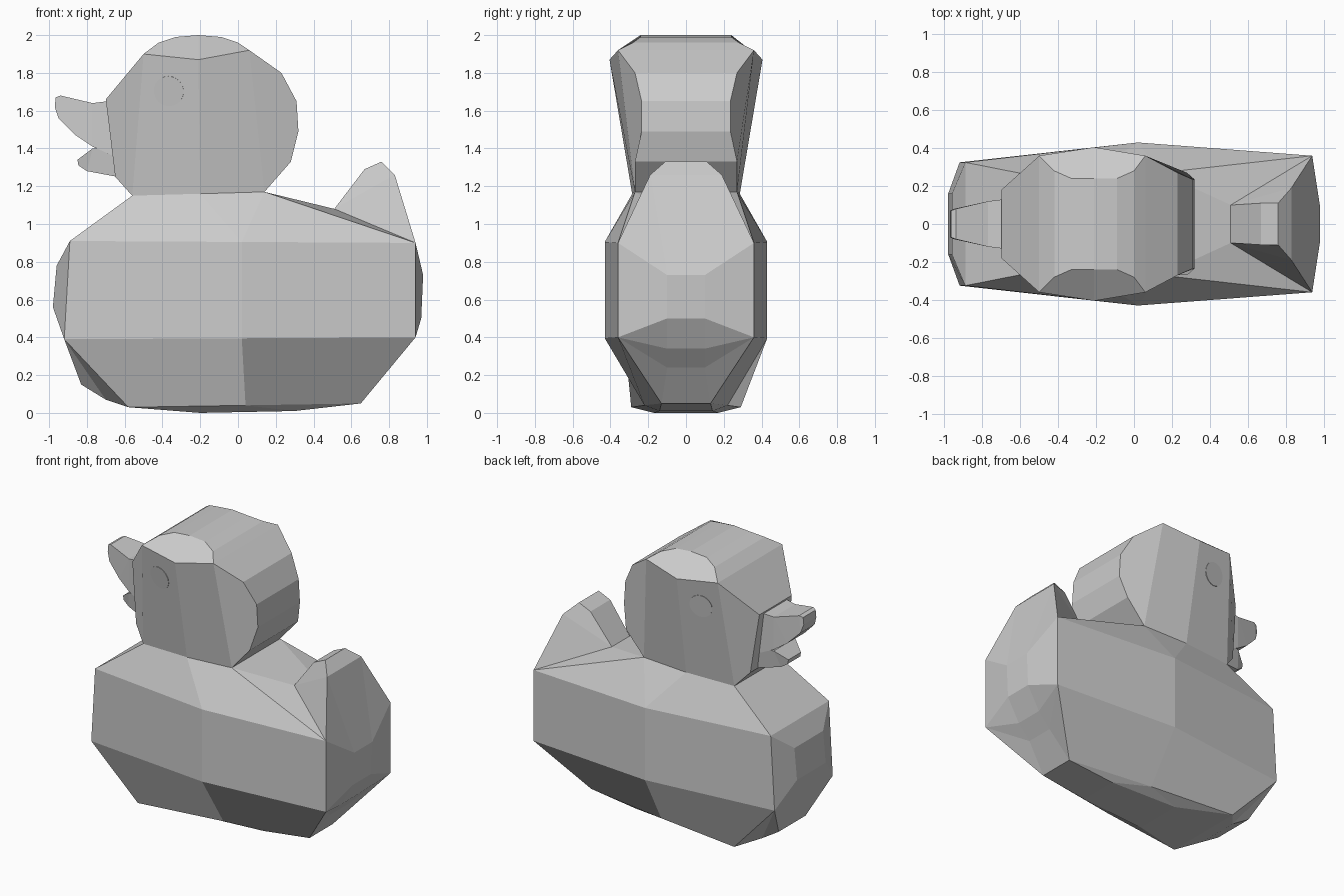
import bpy, bmesh
from mathutils import Vector


def shell(name, pts, rim, sides, closed=False):
    """Points are (x, z, half width). The rim is bridged across, the sides are mirrored."""
    bm = bmesh.new()
    near = [bm.verts.new((x, -w, z)) for x, z, w in pts]
    far = [bm.verts.new((x, w, z)) for x, z, w in pts]
    for i in range(rim if closed else rim - 1):
        j = (i + 1) % rim
        bm.faces.new((near[i], near[j], far[j], far[i]))
    for f in sides:
        bm.faces.new([near[i] for i in f])
        bm.faces.new([far[i] for i in reversed(f)])
    bmesh.ops.recalc_face_normals(bm, faces=bm.faces)
    me = bpy.data.meshes.new(name)
    bm.to_mesh(me)
    bm.free()
    ob = bpy.data.objects.new(name, me)
    bpy.context.collection.objects.link(ob)
    return ob


# Body: tail, rear, underside and chest around the rim, then the side corners
body = [(.14, 1.17, .27), (.51, 1.08, .10), (.67, 1.29, .11), (.76, 1.33, .11),
        (.83, 1.26, .19), (.98, .73, .10), (.97, .5, .10), (.88, .34, .10),
        (.79, .24, .10), (.65, .05, .13), (.3, .01, .14), (-.2, 0, .17),
        (-.58, .03, .29), (-.70, .07, .15), (-.83, .15, .15), (-.98, .56, .16),
        (-.96, .78, .16), (-.89, .91, .325), (-.56, 1.15, .26),
        (.94, .90, .36), (.94, .40, .36), (.02, .905, .43), (.02, .395, .43),
        (-.92, .39, .325), (.04, .04, .22), (-.2, 1.16, .285)]
shell("body", body, 19,
      [(1, 2, 3, 4), (1, 4, 19), (0, 1, 19), (0, 19, 21), (25, 0, 21),
       (19, 4, 5), (19, 5, 6, 20), (20, 6, 7), (20, 7, 8), (20, 8, 9),
       (20, 9, 24, 22), (9, 10, 24), (10, 11, 24), (11, 12, 24),
       (24, 12, 23, 22), (22, 23, 17, 21), (19, 20, 22, 21),
       (21, 17, 18, 25), (17, 16, 15, 23), (23, 15, 14), (23, 14, 13), (23, 13, 12)])

# Head: open at the neck where it meets the body
head_pts = [(-.56, 1.15, .26), (-.65, 1.25, .21), (-.70, 1.66, .18), (-.5, 1.9, .36),
            (-.42, 1.96, .28), (-.33, 1.99, .24), (-.21, 2.0, .24), (-.09, 1.99, .24),
            (0, 1.96, .28), (.06, 1.92, .36), (.23, 1.80, .27), (.31, 1.65, .235),
            (.32, 1.49, .235), (.28, 1.33, .27), (.14, 1.17, .27),
            (-.21, 1.87, .405), (-.2, 1.16, .285)]
head = shell("head", head_pts, 15,
             [(3, 4, 5, 6, 15), (15, 6, 7, 8, 9), (3, 15, 16, 0), (0, 1, 2, 3),
              (15, 9, 14, 16), (9, 10, 11, 12, 13, 14)])

# Beak halves
upper = [(-.69, 1.65, .13), (-.77, 1.64, .12), (-.94, 1.68, .08), (-.965, 1.67, .07),
         (-.97, 1.62, .07), (-.95, 1.56, .08), (-.86, 1.47, .10), (-.77, 1.41, .12),
         (-.66, 1.36, .13)]
shell("upper_beak", upper, 9, [(0, 1, 7, 8), (1, 6, 7), (1, 2, 5, 6), (2, 3, 4, 5)], True)
lower = [(-.66, 1.40, .13), (-.77, 1.40, .12), (-.85, 1.34, .07), (-.845, 1.31, .07),
         (-.80, 1.28, .08), (-.64, 1.25, .13)]
shell("lower_beak", lower, 6, [(0, 1, 4, 5), (1, 2, 3, 4)], True)

# Eyes: thin discs laid on the sides of the head
bpy.context.view_layer.update()
for side, s in (("right", -1), ("left", 1)):
    hit, loc, normal, _ = head.closest_point_on_mesh(Vector((-.37, s * .37, 1.70)))
    out = normal if normal.y * s > 0 else -normal
    bpy.ops.mesh.primitive_cylinder_add(vertices=24, radius=.08, depth=.02, location=loc - out * .007)
    eye = bpy.context.object
    eye.name = side + "_eye"
    eye.rotation_euler = out.to_track_quat('Z', 'Y').to_euler()
